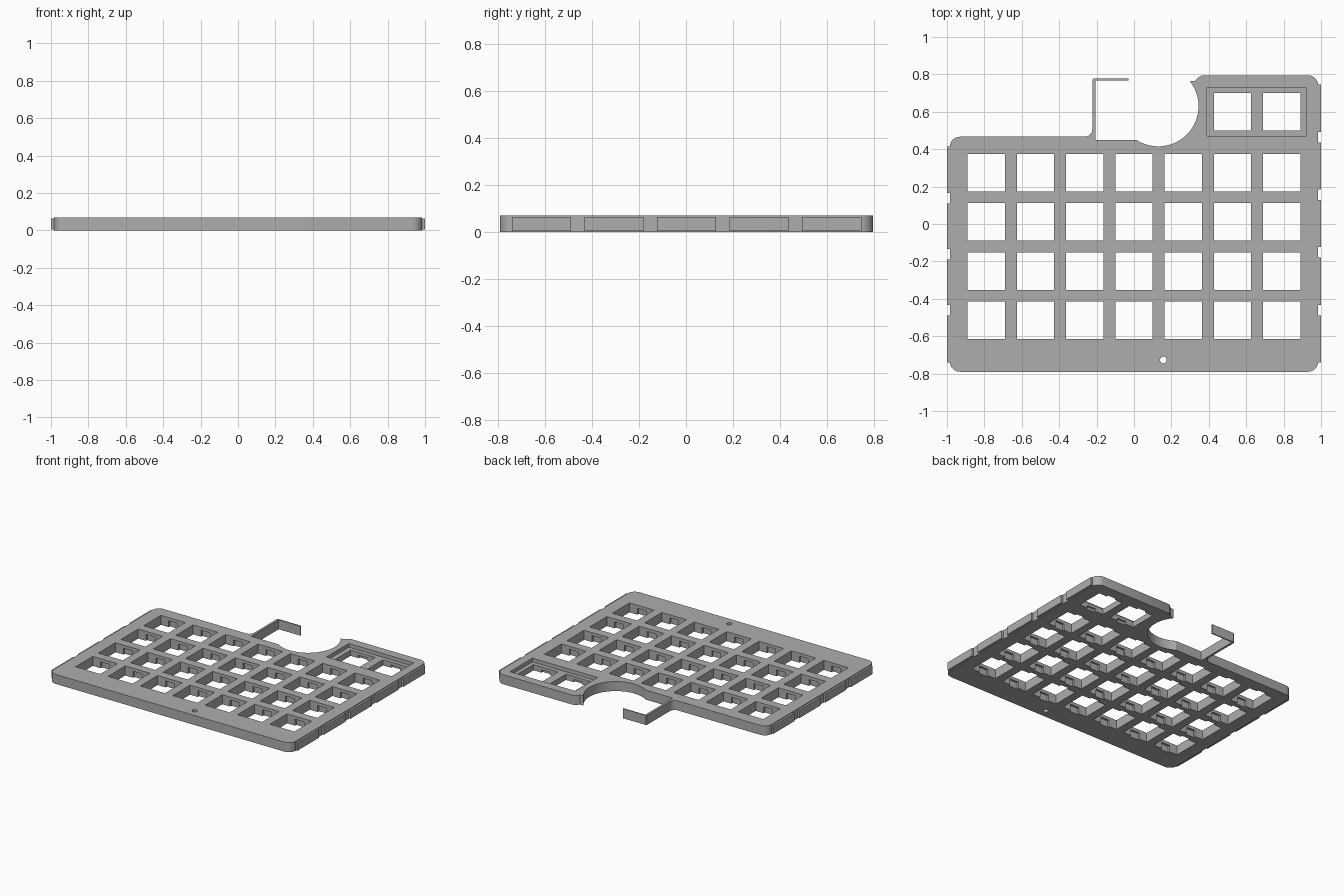
import bpy, bmesh, math
from mathutils import Matrix

old = bpy.data.objects.get("Cube")
if old:
    bpy.data.objects.remove(old, do_unlink=True)

H = 0.07        # plate thickness
PITCH = 0.2633  # key spacing

gray = bpy.data.materials.new("plain gray")
gray.use_nodes = True
gray.diffuse_color = (0.42, 0.42, 0.42, 1)
gray.node_tree.nodes["Principled BSDF"].inputs["Base Color"].default_value = (0.42, 0.42, 0.42, 1)


def finish(name, bm):
    bmesh.ops.recalc_face_normals(bm, faces=bm.faces)
    me = bpy.data.meshes.new(name)
    bm.to_mesh(me)
    bm.free()
    me.materials.append(gray)
    ob = bpy.data.objects.new(name, me)
    bpy.context.collection.objects.link(ob)
    return ob


def prism(name, outline, z0, z1):
    bm = bmesh.new()
    face = bm.faces.new([bm.verts.new((x, y, z0)) for x, y in outline])
    top = bmesh.ops.extrude_face_region(bm, geom=[face])["geom"]
    bmesh.ops.translate(bm, vec=(0, 0, z1 - z0),
                        verts=[v for v in top if isinstance(v, bmesh.types.BMVert)])
    return finish(name, bm)


def boxes(name, spans):
    bm = bmesh.new()
    for x0, x1, y0, y1, z0, z1 in spans:
        m = Matrix.Translation(((x0 + x1) / 2, (y0 + y1) / 2, (z0 + z1) / 2))
        bmesh.ops.create_cube(bm, size=1, matrix=m @ Matrix.Diagonal((x1 - x0, y1 - y0, z1 - z0, 1)))
    return finish(name, bm)


def arc(cx, cy, r, a0, a1, n):
    angles = [math.radians(a0 + (a1 - a0) * i / n) for i in range(n + 1)]
    return [(cx + r * math.cos(a), cy + r * math.sin(a)) for a in angles]


def cut(target, cutter):
    mod = target.modifiers.new("cut", "BOOLEAN")
    mod.operation = "DIFFERENCE"
    mod.solver = "EXACT"
    mod.object = cutter
    bpy.context.view_layer.objects.active = target
    bpy.ops.object.modifier_apply(modifier=mod.name)
    bpy.data.objects.remove(cutter, do_unlink=True)


# Plate outline, counter-clockwise, with the round bay and the hook arm at the back
R, E = 0.055, 0.985
outline = arc(-E + R, -0.79 + R, R, 180, 270, 6)
outline += arc(E - R, -0.79 + R, R, 270, 360, 6)
outline += arc(E - R, 0.795 - R, R, 0, 90, 6)
outline += [(0.365, 0.795), (0.345, 0.785), (0.325, 0.765), (0.298, 0.763)]
outline += arc(0.13, 0.63, 0.215, 35, -123, 32)
outline += [(-0.207, 0.45), (-0.207, 0.768), (-0.03, 0.768), (-0.03, 0.777), (-0.215, 0.777),
            (-0.223, 0.769)]
outline += arc(-0.263, 0.507, 0.04, 0, -90, 6)
outline += arc(-E + R, 0.467 - R, R, 90, 180, 6)
plate = prism("key_plate", outline, 0, H)

# Shallow tray around the two upper keys
cut(plate, boxes("tray_cutter", [(0.39, 0.92, 0.47, 0.73, 0.042, 0.1)]))

# Square key openings
keys = [(i * PITCH, 0.275 - j * PITCH) for i in range(-3, 4) for j in range(4)]
upper = [(i * PITCH, 0.6) for i in (2, 3)]
cut(plate, boxes("key_cutter", [(x - 0.1, x + 0.1, y - 0.1, y + 0.1, -0.1, 0.2)
                                for x, y in keys + upper]))

# Clip recesses under the front and back lips of the openings
clips = [(x, y, 0.047) for x, y in keys] + [(x, y, 0.02) for x, y in upper]
cut(plate, boxes("clip_cutter", [(x - 0.036, x + 0.036, y - 0.115, y + 0.115, -0.1, z)
                                 for x, y, z in clips]))

# Screw hole near the front edge
cut(plate, prism("screw_cutter", arc(0.157, -0.727, 0.018, 0, 345, 23), -0.1, 0.2))


# Raised side rails, broken by small gaps
def rail(name, side, y0, y1, gaps):
    edges = [y0] + [g + s * 0.028 for g in gaps for s in (-1, 1)] + [y1]
    x0, x1 = sorted((side * 0.98, side))
    return boxes(name, [(x0, x1, a, b, 0.005, 0.064) for a, b in zip(edges[::2], edges[1::2])])


rail("left_rail", 1, -0.74, 0.745, (-0.46, -0.152, 0.156, 0.464))
rail("right_rail", -1, -0.74, 0.415, (-0.46, -0.162, 0.138))

# Smooth the round walls while keeping sharp edges
bpy.ops.object.select_all(action="DESELECT")
plate.select_set(True)
bpy.context.view_layer.objects.active = plate
bpy.ops.object.shade_smooth_by_angle(angle=math.radians(30))
